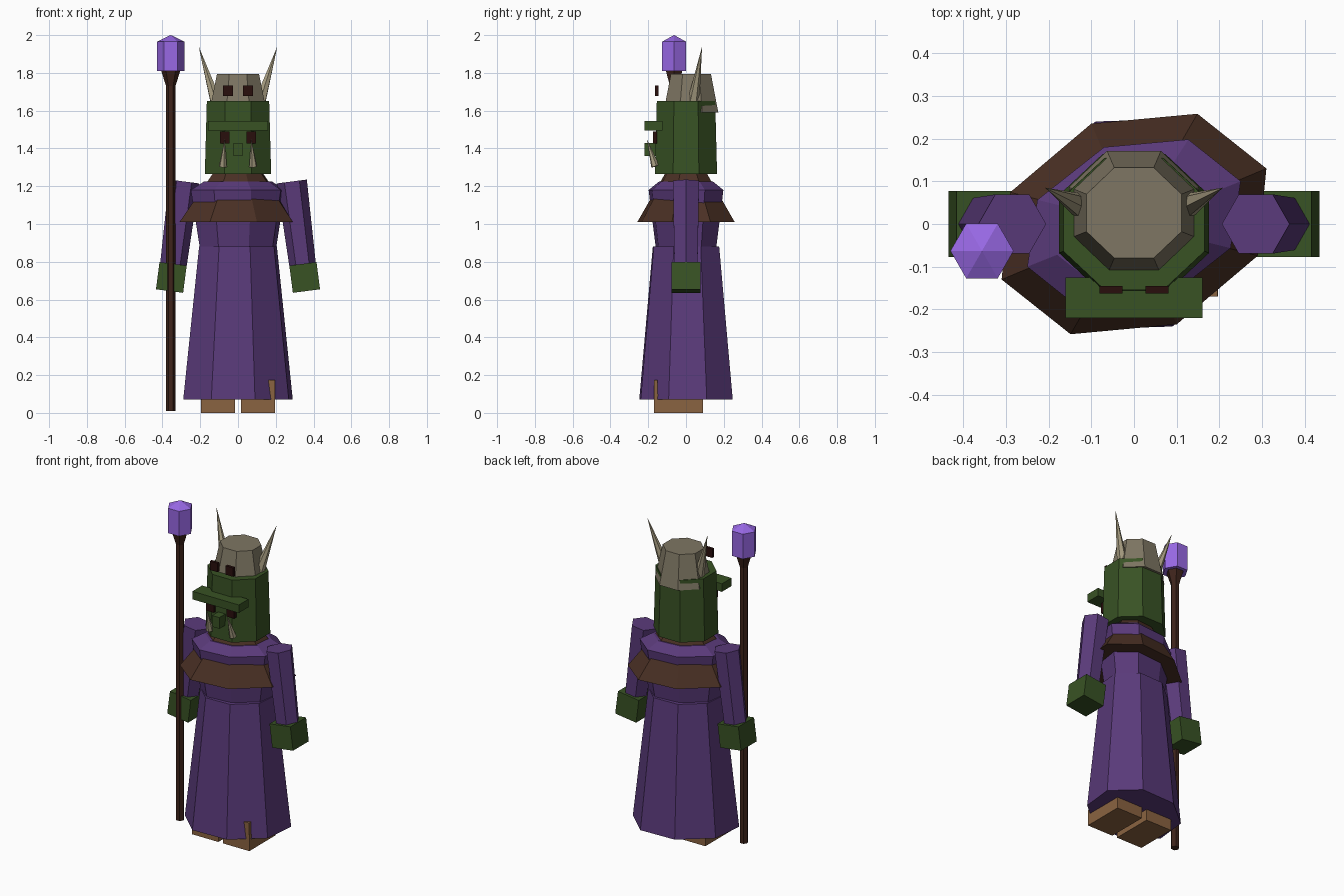
import bpy, bmesh, math
from mathutils import Vector, Matrix

if "Cube" in bpy.data.objects:
    bpy.data.objects.remove(bpy.data.objects["Cube"])


def material(name, r, g, b):
    def lin(c):
        c /= 255
        return c / 12.92 if c <= 0.04045 else ((c + 0.055) / 1.055) ** 2.4
    m = bpy.data.materials.new(name)
    m.use_nodes = True
    colour = (lin(r), lin(g), lin(b), 1)
    m.diffuse_color = colour
    m.node_tree.nodes["Principled BSDF"].inputs["Base Color"].default_value = colour
    return m


purple = material("purple cloth", 90, 58, 122)
green = material("green skin", 56, 82, 36)
brown = material("brown leather", 74, 48, 36)
bone = material("grey bone", 126, 118, 99)
ivory = material("pale ivory", 166, 156, 128)
crystal = material("violet crystal", 152, 104, 228)
wood = material("dark wood", 62, 36, 27)
dark = material("dark eye", 40, 14, 12)
tan = material("tan leather", 138, 99, 65)


def finish(name, bm, mat):
    bmesh.ops.recalc_face_normals(bm, faces=bm.faces)
    mesh = bpy.data.meshes.new(name)
    bm.to_mesh(mesh)
    bm.free()
    mesh.materials.append(mat)
    obj = bpy.data.objects.new(name, mesh)
    bpy.context.collection.objects.link(obj)
    return obj


def loft(name, mat, u, v, rings, sides=8, turn=0.0, centre=(0, 0)):
    """Stack of scaled rings spanned by the vectors u and v; rings are (z, scale)."""
    bm = bmesh.new()
    u, v, c = Vector(u), Vector(v), Vector(centre)
    loops = []
    for z, s in rings:
        loop = []
        for i in range(sides):
            a = math.tau * i / sides + turn
            p = c + (u * math.cos(a) + v * math.sin(a)) * s
            loop.append(bm.verts.new((p.x, p.y, z)))
        loops.append(loop)
    for low, high in zip(loops, loops[1:]):
        for i in range(sides):
            j = (i + 1) % sides
            bm.faces.new((low[i], low[j], high[j], high[i]))
    bm.faces.new(loops[0])
    bm.faces.new(loops[-1])
    return finish(name, bm, mat)


def cone(name, mat, start, end, r1, r2, sides):
    """Cone or tube running from start to end."""
    a, b = Vector(start), Vector(end)
    turn = (b - a).to_track_quat('Z', 'Y').to_matrix().to_4x4()
    bm = bmesh.new()
    bmesh.ops.create_cone(bm, cap_ends=True, segments=sides, radius1=r1, radius2=r2,
                          depth=(b - a).length,
                          matrix=Matrix.Translation((a + b) / 2) @ turn)
    return finish(name, bm, mat)


def box(name, mat, centre, size, tilt=0.0):
    bm = bmesh.new()
    bmesh.ops.create_cube(bm, size=1, matrix=Matrix.Translation(centre)
                          @ Matrix.Rotation(tilt, 4, 'Y') @ Matrix.Diagonal((*size, 1)))
    return finish(name, bm, mat)


# Robe, torso and shoulder cape share a skewed octagon
loft("robe_skirt", purple, (0.29, 0.11), (-0.09, 0.24), [(0.07, 1), (0.88, 0.71)])
loft("robe_torso", purple, (0.25, 0.10), (-0.07, 0.18), [(0.86, 0.8), (1.18, 1), (1.225, 0.72)])
loft("shoulder_cape", brown, (0.31, 0.13), (-0.10, 0.235), [(1.01, 1), (1.28, 0.4)])

# Head and bone helmet, with flat sides facing forward
eighth = math.pi / 8
loft("head", green, (0.19, 0), (0, 0.178), [(1.265, 1), (1.65, 0.94)], turn=eighth)
loft("helmet", bone, (0.165, 0), (0, 0.157), [(1.59, 1), (1.795, 0.73)], turn=eighth,
     centre=(0, 0.026))
box("brow", green, (0, -0.173, 1.52), (0.32, 0.095, 0.05))
box("nose", green, (0, -0.19, 1.395), (0.05, 0.06, 0.07))

# Paired parts
for side, s in (("left", 1), ("right", -1)):
    box(side + "_eye", dark, (0.07 * s, -0.165, 1.457), (0.052, 0.022, 0.064))
    box(side + "_helmet_eye", dark, (0.054 * s, -0.154, 1.705), (0.053, 0.018, 0.055))
    cone(side + "_tusk", ivory, (0.08 * s, -0.163, 1.305), (0.07 * s, -0.207, 1.45), 0.022, 0, 6)
    cone(side + "_horn", ivory, (0.115 * s, 0.038, 1.64), (0.208 * s, 0.085, 1.94), 0.033, 0, 6)
    top, wrist = (0.285 * s, 0), (0.345 * s, 0)
    cone(side + "_sleeve", purple, (*top, 1.225), (*wrist, 0.76), 0.08, 0.07, 6)
    box(side + "_hand", green, (0.353 * s, 0, 0.717), (0.145, 0.155, 0.145), -0.13 * s)
    box(side + "_foot", tan, (0.107 * s, -0.04, 0.05), (0.18, 0.26, 0.1))
    box(side + "_shoe_tab", tan, (0.178 * s, -0.16, 0.1), (0.034, 0.02, 0.15))

# Staff with a flared socket and a pointed crystal
grip = (-0.356, -0.063)
unit = ((1, 0), (0, 1))
loft("staff", wood, *unit, [(0.01, 0.025), (1.73, 0.025), (1.81, 0.05)], 6, centre=grip)
loft("staff_crystal", crystal, *unit, [(1.81, 0.074), (1.965, 0.074), (2.0, 0.001)], 6,
     centre=grip)
